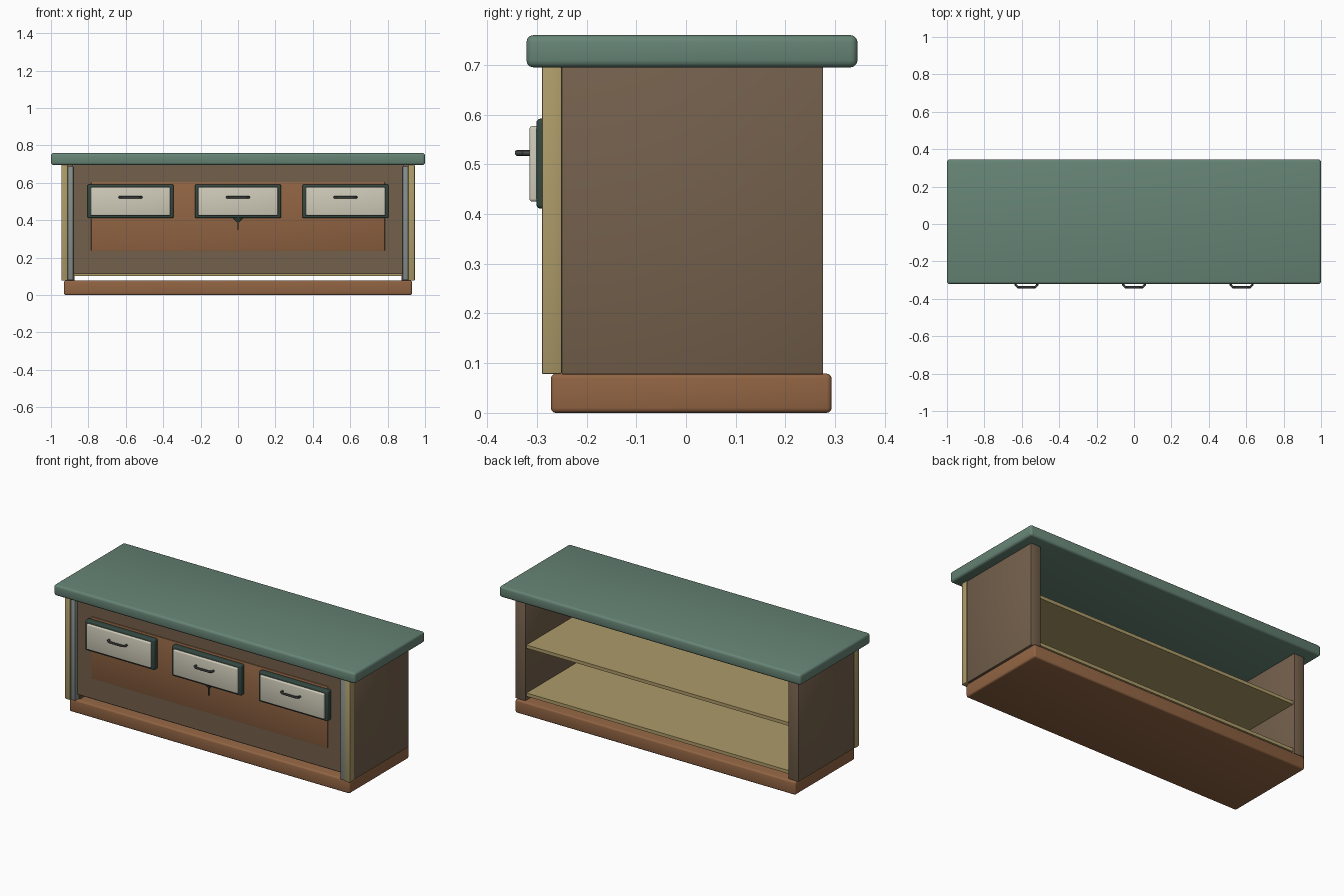
import bpy, bmesh
from mathutils import Matrix

if "Cube" in bpy.data.objects:
    bpy.data.objects.remove(bpy.data.objects["Cube"])


def material(name, hex_rgb):
    m = bpy.data.materials.new(name)
    ch = [int(hex_rgb[i:i + 2], 16) / 255 for i in (0, 2, 4)]
    m.diffuse_color = [c / 12.92 if c < 0.04 else ((c + 0.055) / 1.055) ** 2.4 for c in ch] + [1]
    m.use_nodes = True
    m.node_tree.nodes["Principled BSDF"].inputs["Base Color"].default_value = m.diffuse_color
    return m


GREEN = material("green_paint", "668475")
BROWN = material("dark_wood", "74604C")
ORANGE = material("warm_wood", "916443")
TAN = material("pale_wood", "AD9B69")
CREAM = material("cream_paint", "D0CCBA")
TRIM = material("dark_green_trim", "344841")
STEEL = material("grey_trim", "87908C")
IRON = material("dark_metal", "4A4E4E")


def finish(ob, mat):
    ob.data.materials.append(mat)
    bpy.ops.object.select_all(action='DESELECT')
    ob.select_set(True)
    bpy.context.view_layer.objects.active = ob
    return ob


def box(name, x, y, z, mat, bevel=0.0, segments=3):
    """Box from (min, max) ranges with rounded edges."""
    bpy.ops.mesh.primitive_cube_add(size=1)
    ob = bpy.context.object
    ob.name = name
    mid = [(a + b) / 2 for a, b in (x, y, z)]
    size = [b - a for a, b in (x, y, z)]
    ob.data.transform(Matrix.Translation(mid) @ Matrix.Diagonal((*size, 1)))
    finish(ob, mat)
    if bevel:
        mod = ob.modifiers.new("rounded_edges", 'BEVEL')
        mod.width, mod.segments = bevel, segments
        bpy.ops.object.modifier_apply(modifier=mod.name)
        bpy.ops.object.shade_smooth_by_angle()
    return ob


def sides(x0, x1):
    """Matching left and right x ranges."""
    return (("left", (-x1, -x0)), ("right", (x0, x1)))


def handle(name, cx):
    """Bent pull bar swept along a short path."""
    cu = bpy.data.curves.new(name, 'CURVE')
    cu.dimensions = '3D'
    cu.bevel_depth, cu.bevel_resolution, cu.use_fill_caps = 0.0065, 3, True
    path = [(-0.058, -0.308), (-0.058, -0.326), (-0.045, -0.3385),
            (0.045, -0.3385), (0.058, -0.326), (0.058, -0.308)]
    sp = cu.splines.new('POLY')
    sp.points.add(len(path) - 1)
    for p, (x, y) in zip(sp.points, path):
        p.co = (cx + x, y, 0.523, 1)
    ob = bpy.data.objects.new(name, cu)
    bpy.context.collection.objects.link(ob)
    finish(ob, IRON)
    bpy.ops.object.convert(target='MESH')
    bpy.ops.object.shade_smooth_by_angle()


# Plinth and worktop
box("base", (-0.93, 0.93), (-0.272, 0.293), (0, 0.079), ORANGE, 0.01)
box("worktop", (-1, 1), (-0.321, 0.345), (0.695, 0.76), GREEN, 0.014)

# Side panels, front corner posts and inner trim strips
for side, x in sides(0.873, 0.94):
    box(side + "_side_panel", x, (-0.25, 0.276), (0.077, 0.697), BROWN, 0.003, 2)
for side, x in sides(0.91, 0.945):
    box(side + "_corner_post", x, (-0.29, -0.25), (0.078, 0.696), TAN, 0.003, 2)
for side, x in sides(0.88, 0.91):
    box(side + "_trim_strip", x, (-0.286, -0.25), (0.08, 0.687), STEEL, 0.003, 2)

# Front board with its raised centre panel
box("front_board", (-0.885, 0.885), (-0.266, -0.245), (0.113, 0.696), BROWN)
box("centre_panel", (-0.785, 0.785), (-0.271, -0.255), (0.235, 0.605), ORANGE, 0.003, 2)

# Shelves, open at the back
for name, z in (("bottom_shelf", 0.102), ("middle_shelf", 0.39)):
    box(name, (-0.875, 0.875), (-0.25, 0.265), (z, z + 0.02), TAN)

# Drawers: dark frame, cream front, handle
for name, cx in (("left", -0.575), ("centre", 0), ("right", 0.575)):
    box(name + "_drawer_frame", (cx - 0.23, cx + 0.23), (-0.301, -0.262), (0.411, 0.592), TRIM, 0.008)
    box(name + "_drawer_front", (cx - 0.213, cx + 0.213), (-0.315, -0.295), (0.425, 0.577), CREAM, 0.006)
    handle(name + "_drawer_handle", cx)

# Small latch under the centre drawer
for name, r1, r2, z0, z1 in (("latch_cup", 0.006, 0.03, 0.39, 0.413), ("latch_stem", 0.004, 0.004, 0.347, 0.395)):
    bpy.ops.mesh.primitive_cone_add(vertices=16, radius1=r1, radius2=r2, depth=z1 - z0,
                                    location=(0, -0.277, (z0 + z1) / 2))
    ob = bpy.context.object
    ob.name = name
    ob.scale.y = 0.4 if name == "latch_cup" else 1
    finish(ob, TRIM)
    bpy.ops.object.shade_smooth_by_angle()
